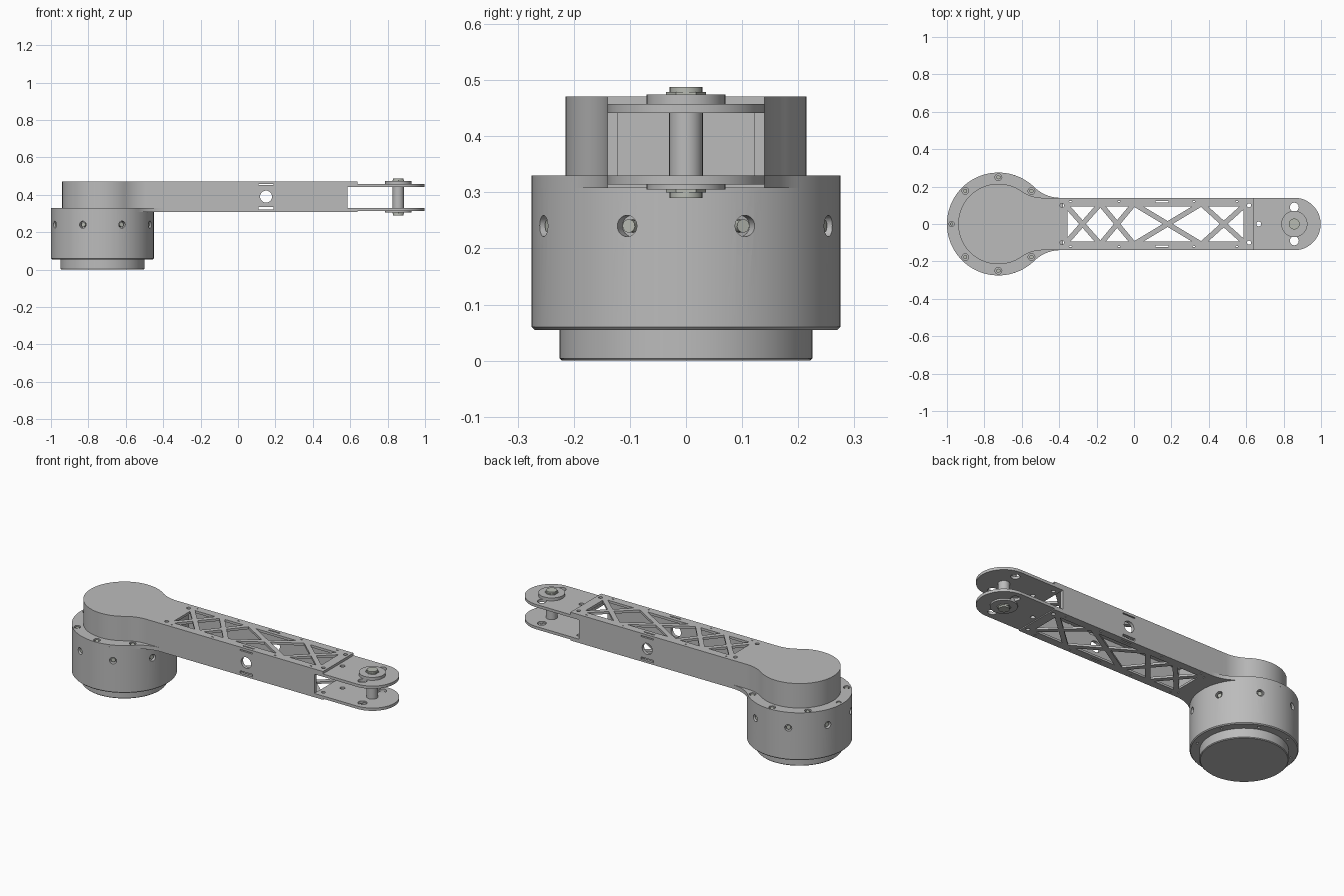
import bpy, bmesh, math
from mathutils import Matrix, Vector

old = bpy.data.objects.get("Cube")
if old:
    bpy.data.objects.remove(old, do_unlink=True)


def material(name, rgb):
    m = bpy.data.materials.new(name)
    m.use_nodes = True
    m.diffuse_color = (*rgb, 1)
    m.node_tree.nodes["Principled BSDF"].inputs["Base Color"].default_value = (*rgb, 1)
    return m


GREY = material("machined grey", (0.5, 0.5, 0.5))
STEEL = material("bolt steel", (0.48, 0.5, 0.45))


# --- mesh helpers ---
def prism(bm, pts, z0, z1):
    face = bm.faces.new([bm.verts.new((x, y, z0)) for x, y in pts])
    out = bmesh.ops.extrude_face_region(bm, geom=[face])
    top = [v for v in out["geom"] if isinstance(v, bmesh.types.BMVert)]
    bmesh.ops.translate(bm, vec=(0, 0, z1 - z0), verts=top)


def rod(bm, centre, r, length, axis=(0, 0, 1), sides=32):
    rot = Vector((0, 0, 1)).rotation_difference(Vector(axis)).to_matrix().to_4x4()
    bmesh.ops.create_cone(bm, cap_ends=True, segments=sides, radius1=r,
                          radius2=r, depth=length,
                          matrix=Matrix.Translation(centre) @ rot)


def chamfered_drum(r, z0, z1, chamfer):
    """Upright drum with a chamfer round its lower edge."""
    bm = bmesh.new()
    rod(bm, (CX, 0, (z0 + z1) / 2), r, z1 - z0, sides=96)
    middle = (z0 + z1) / 2
    rim = [e for e in bm.edges if all(v.co.z < middle for v in e.verts)]
    bmesh.ops.bevel(bm, geom=rim, offset=chamfer, segments=1, affect="EDGES")
    return bm


def box(bm, x0, x1, y0, y1, z0, z1):
    prism(bm, [(x0, y0), (x1, y0), (x1, y1), (x0, y1)], z0, z1)


def finish(name, bm, mat=GREY, cutter=None):
    bmesh.ops.recalc_face_normals(bm, faces=bm.faces)
    me = bpy.data.meshes.new(name)
    bm.to_mesh(me)
    bm.free()
    ob = bpy.data.objects.new(name, me)
    bpy.context.collection.objects.link(ob)
    me.materials.append(mat)
    tool = finish(name + "_cutter", cutter) if cutter else None
    bpy.ops.object.select_all(action="DESELECT")
    ob.select_set(True)
    bpy.context.view_layer.objects.active = ob
    if tool:
        tool.hide_render = True
        mod = ob.modifiers.new("cut", "BOOLEAN")
        mod.operation, mod.solver, mod.object = "DIFFERENCE", "EXACT", tool
        bpy.ops.object.modifier_apply(modifier=mod.name)
        bpy.data.objects.remove(tool, do_unlink=True)
    bpy.ops.object.shade_smooth_by_angle(angle=math.radians(30))
    return ob


def inset(poly, w):
    """Shrink a convex counter-clockwise polygon by w on every side."""
    pts = [Vector(p) for p in poly]
    n, lines = len(pts), []
    for i in range(n):
        d = (pts[(i + 1) % n] - pts[i]).normalized()
        lines.append((pts[i] + Vector((-d.y, d.x)) * w, d))
    result = []
    for i in range(n):
        (p, d), (q, e) = lines[i - 1], lines[i]
        result.append(p + d * ((q - p).cross(e) / d.cross(e)))
    return result


def keyhole(r, end, h=0.14, f=0.2, steps=12):
    """Disc outline blended by fillets into a straight arm."""
    dx = math.sqrt((r + f) ** 2 - (h + f) ** 2)
    a = math.atan2(h + f, dx)
    half = [(CX + r * math.cos(t), r * math.sin(t)) for t in
            [math.pi + (a - math.pi) * i / 40 for i in range(41)]]
    for i in range(1, steps + 1):
        t = a + math.pi + (math.pi / 2 - a) * i / steps
        half.append((CX + dx + f * math.cos(t), h + f + f * math.sin(t)))
    half.append((end, h))
    return half + [(x, -y) for x, y in reversed(half[1:])]


CX, PIN, W = -0.725, 0.857, 0.14
BOTTOM, TOP = 0.308, 0.471
EIGHTHS = [math.pi / 4 * i for i in range(8)]


def around(r, angle, z):
    return Vector((CX + r * math.cos(angle), r * math.sin(angle), z))


# --- motor: base, housing with counterbored side and top screws ---
finish("motor_base", chamfered_drum(0.225, 0, 0.07, 0.004))

cut, screws = bmesh.new(), bmesh.new()
for a in EIGHTHS:
    side = a + math.pi / 8
    axis = (math.cos(side), math.sin(side), 0)
    rod(cut, around(0.275, side, 0.24), 0.019, 0.05, axis, 20)
    rod(screws, around(0.257, side, 0.24), 0.012, 0.02, axis, 12)
    rod(cut, around(0.247, side, 0.055), 0.007, 0.02, sides=12)
finish("motor_housing", chamfered_drum(0.275, 0.055, 0.318, 0.005), cutter=cut)

bm, cut = bmesh.new(), bmesh.new()
prism(bm, keyhole(0.275, -0.38), BOTTOM, 0.33)
for a in EIGHTHS[1:]:
    r = 0.014 if a == math.pi else 0.018
    rod(cut, around(0.25, a, 0.33), r, 0.03, sides=20)
    rod(screws, around(0.25, a, 0.321), r * 0.65, 0.012, sides=6)
finish("motor_flange", bm, cutter=cut)
finish("motor_screws", screws, STEEL)

# --- arm: round cap, walls and truss plates ---
bm = bmesh.new()
prism(bm, keyhole(0.215, -0.4), BOTTOM + 0.003, TOP)
finish("round_cap", bm)

bm, cut = bmesh.new(), bmesh.new()
for s in (-1, 1):
    box(bm, -0.41, 0.585, s * W, s * 0.122, BOTTOM, TOP)
rod(cut, (0.15, 0, 0.39), 0.032, 0.5, (0, 1, 0))
for z in (0.326, 0.459):
    box(cut, 0.11, 0.19, -0.2, 0.2, z - 0.008, z + 0.008)
finish("arm_side_walls", bm, cutter=cut)

nodes = [-0.37, -0.18, 0.0, 0.36, 0.6]
mids = [(a + b) / 2 for a, b in zip(nodes, nodes[1:])]
H = 0.108
holes = [[(nodes[0], H), (nodes[0], -H), (mids[0], 0)],
         [(nodes[-1], -H), (nodes[-1], H), (mids[-1], 0)]]
for a, m, b in zip(nodes, mids, nodes[1:]):
    holes += [[(m, 0), (b, H), (a, H)], [(a, -H), (b, -H), (m, 0)]]
for m, x, n in zip(mids, nodes[1:], mids[1:]):
    holes.append([(m, 0), (x, -H), (n, 0), (x, H)])

for name, z0, z1 in (("truss_bottom", BOTTOM, 0.32), ("truss_top", 0.457, TOP)):
    bm, cut = bmesh.new(), bmesh.new()
    box(bm, -0.41, 0.64, -W, W, z0, z1)
    for hole in holes:
        prism(cut, inset(hole, 0.0135), z0 - 0.02, z1 + 0.02)
    z = (z0 + z1) / 2
    for s in (-1, 1):
        for x in (-0.385, 0.615):
            rod(cut, (x, s * 0.1, z), 0.011, 0.05, sides=16)
        for x in (-0.34, -0.08, 0.32, 0.55):
            rod(cut, (x, s * 0.124, z), 0.008, 0.05, sides=12)
        box(cut, 0.115, 0.185, s * 0.115, s * 0.13, z0 - 0.02, z1 + 0.02)
    finish(name, bm, cutter=cut)

# --- fork: rounded plates, washers, pin and bolts ---
arc = [-math.pi / 2 + math.pi * i / 32 for i in range(33)]
outline = [(0.585, W), (0.585, -W)] + [
    (0.858 + W * math.cos(t), W * math.sin(t)) for t in arc]
for name, z0, z1 in (("fork_plate_bottom", 0.314, 0.33), ("fork_plate_top", 0.441, 0.457)):
    bm, cut = bmesh.new(), bmesh.new()
    prism(bm, outline, z0, z1)
    for s in (-1, 1):
        rod(cut, (PIN, s * 0.09, z0), 0.024, 0.08, sides=24)
        rod(cut, (0.615, s * 0.1, z0), 0.011, 0.08, sides=16)
    rod(cut, (0.667, 0, z0), 0.013, 0.08, sides=20)
    finish(name, bm, cutter=cut)

for name, z, bolt in (("washer_bottom", 0.314, 0.297), ("washer_top", 0.465, 0.481)):
    bm = bmesh.new()
    rod(bm, (PIN, 0, z), 0.07, 0.018, sides=48)
    finish(name, bm)
    bm = bmesh.new()
    rod(bm, (PIN, 0, (z + bolt) / 2), 0.036, 0.012, sides=6)
    rod(bm, (PIN, 0, bolt), 0.029, 0.014)
    finish(name.replace("washer", "bolt"), bm, STEEL)

bm = bmesh.new()
rod(bm, (PIN, 0, 0.385), 0.03, 0.13)
finish("pivot_pin", bm)
